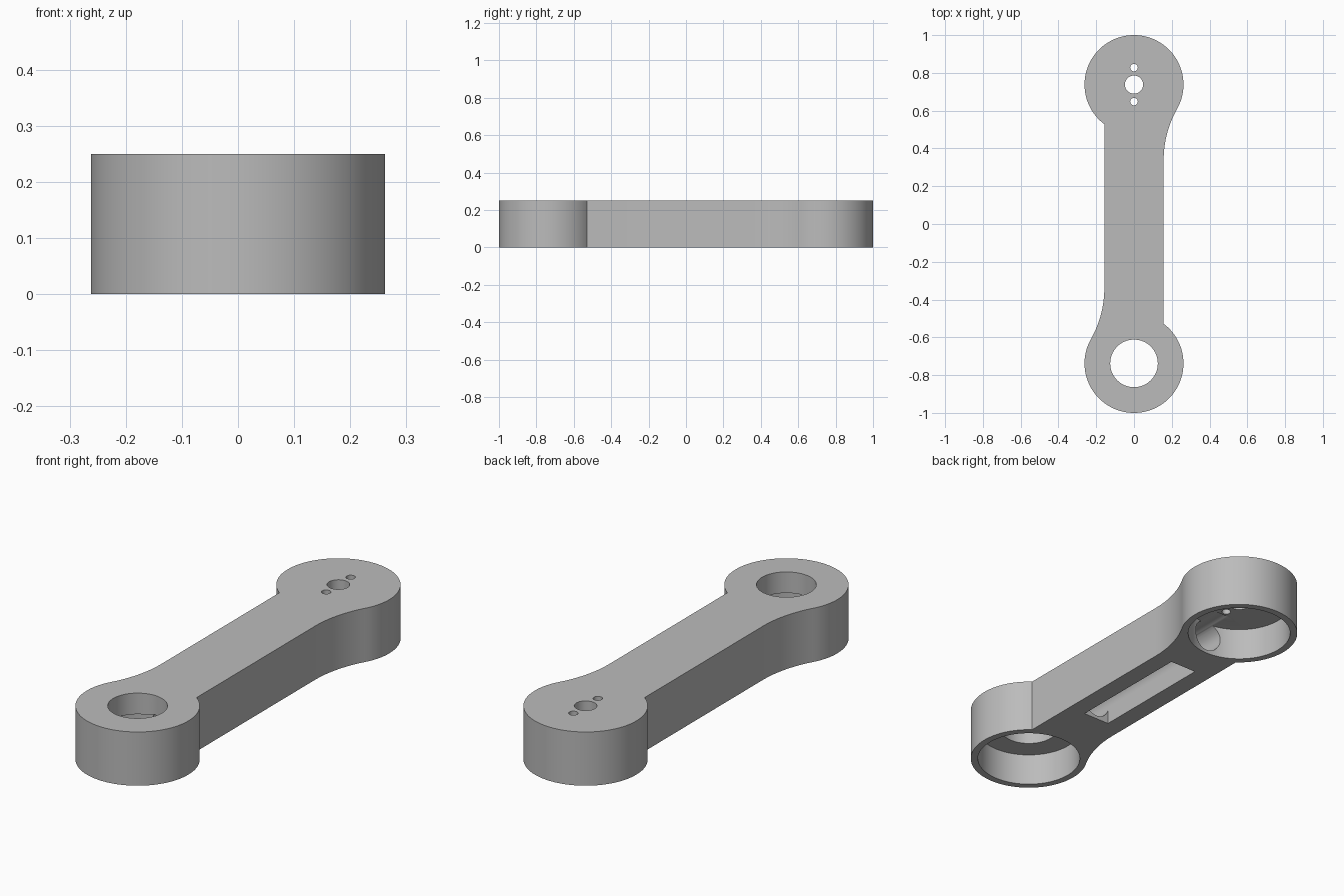
import bpy, bmesh, math
from mathutils import Matrix, Vector

if "Cube" in bpy.data.objects:
    bpy.data.objects.remove(bpy.data.objects["Cube"])

HEIGHT = 0.25
END_Y, END_R = 0.738, 0.262      # boss centre and radius
ARM_X = 0.157                    # half width of the arm
FILLET_Y = 0.34                  # where the blend leaves the arm
POCKET_R, POCKET_Z = 0.23, 0.152

grey = bpy.data.materials.new("plain grey")
grey.use_nodes = True
grey.diffuse_color = (0.5, 0.5, 0.5, 1)
grey.node_tree.nodes["Principled BSDF"].inputs["Base Color"].default_value = (0.5, 0.5, 0.5, 1)


def make_object(name, bm):
    bmesh.ops.recalc_face_normals(bm, faces=bm.faces)
    mesh = bpy.data.meshes.new(name)
    bm.to_mesh(mesh)
    bm.free()
    mesh.materials.append(grey)
    obj = bpy.data.objects.new(name, mesh)
    bpy.context.collection.objects.link(obj)
    return obj


def arc(cx, cy, r, start, end, steps):
    return [Vector((cx + r * math.cos(start + (end - start) * i / steps),
                    cy + r * math.sin(start + (end - start) * i / steps), 0))
            for i in range(steps + 1)]


# Half outline: blend on the left side, round end, sharp corner on the right
rise = END_Y - FILLET_Y
fillet_r = (ARM_X**2 + rise**2 - END_R**2) / (2 * (END_R - ARM_X))
fillet_x = ARM_X + fillet_r
tangent = math.atan2(rise, -fillet_x)
corner = math.pi + math.acos(ARM_X / END_R)
half = arc(fillet_x, FILLET_Y, fillet_r, math.pi, tangent, 16)
half += arc(0, END_Y, END_R, tangent - math.pi, corner, 80)[1:]
outline = half + [-p for p in half]

# Link body
bm = bmesh.new()
face = bm.faces.new([bm.verts.new(p) for p in outline])
top = bmesh.ops.extrude_face_region(bm, geom=[face])["geom"]
bmesh.ops.translate(bm, vec=(0, 0, HEIGHT),
                    verts=[g for g in top if isinstance(g, bmesh.types.BMVert)])
link = make_object("link_body", bm)


def cut(bm):
    cutter = make_object("cutter", bm)
    cutter.hide_render = True
    mod = link.modifiers.new("cut", "BOOLEAN")
    mod.operation, mod.solver, mod.object = "DIFFERENCE", "EXACT", cutter
    bpy.context.view_layer.objects.active = link
    bpy.ops.object.modifier_apply(modifier=mod.name)
    bpy.data.objects.remove(cutter)


def cut_hole(y, r, z0, z1, segments=64):
    bm = bmesh.new()
    bmesh.ops.create_cone(bm, cap_ends=True, segments=segments, radius1=r, radius2=r,
                          depth=z1 - z0, matrix=Matrix.Translation((0, y, (z0 + z1) / 2)))
    cut(bm)


# Pockets under both ends
for side in (-1, 1):
    cut_hole(side * END_Y, POCKET_R, -0.1, POCKET_Z, 96)

# Large front hole, shaft hole and two pin holes
cut_hole(-END_Y, 0.126, 0.1, 0.4)
cut_hole(END_Y, 0.048, 0.1, 0.4, 48)
for side in (-1, 1):
    cut_hole(END_Y + side * 0.09, 0.02, 0.1, 0.4, 24)

# Round tunnel along the arm, joining the pockets
TUNNEL_Z = 0.088
bm = bmesh.new()
bmesh.ops.create_cone(bm, cap_ends=True, segments=48, radius1=0.072, radius2=0.072,
                      depth=2 * (END_Y - 0.12),
                      matrix=Matrix.Translation((0, 0, TUNNEL_Z)) @ Matrix.Rotation(math.pi / 2, 4, "X"))
cut(bm)

# Slot in the underside, opening into the tunnel
bm = bmesh.new()
bmesh.ops.create_cube(bm, size=1, matrix=Matrix.Translation((0, 0.04, -0.01))
                      @ Matrix.Diagonal((0.138, 0.61, 0.18, 1)))
cut(bm)

link.select_set(True)
bpy.context.view_layer.objects.active = link
bpy.ops.object.shade_smooth_by_angle(angle=math.radians(30))
